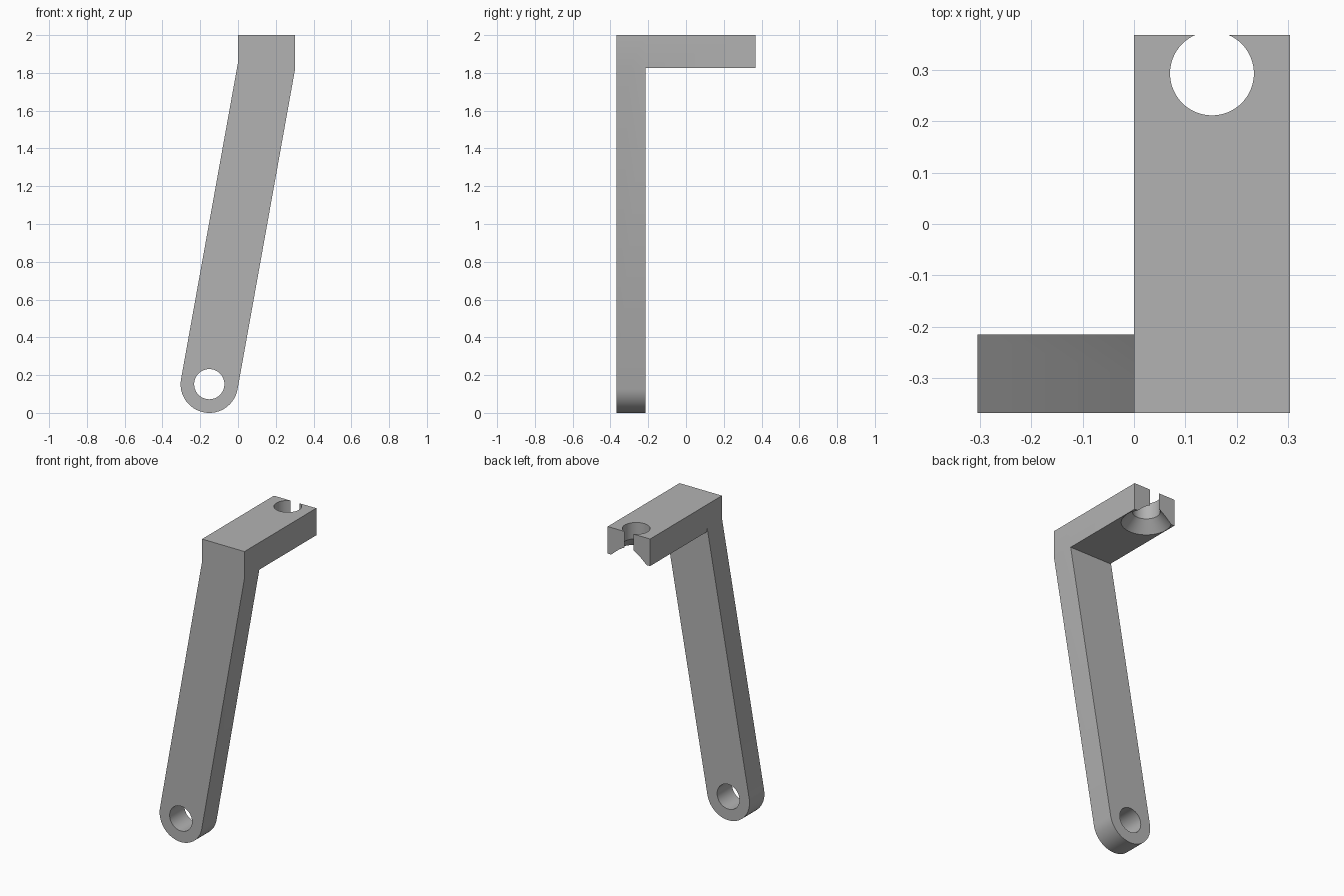
import bpy, bmesh, math

if "Cube" in bpy.data.objects:
    bpy.data.objects.remove(bpy.data.objects["Cube"], do_unlink=True)

grey = bpy.data.materials.new("plain grey")
grey.use_nodes = True
colour = (0.45, 0.45, 0.45, 1)
grey.diffuse_color = colour
grey.node_tree.nodes["Principled BSDF"].inputs["Base Color"].default_value = colour

WIDTH, DEPTH = 0.303, 0.367
LEG_BACK, ARM_BOTTOM, TOP = -0.215, 1.825, 2.0
PIVOT_X, PIVOT_Z, RADIUS = -0.152, 0.152, 0.152
TILT = math.radians(10.2)


def prism(name, outline, to_point, direction):
    """Extrude a flat outline along a direction into a closed solid."""
    bm = bmesh.new()
    face = bm.faces.new([bm.verts.new(to_point(*p)) for p in outline])
    extruded = bmesh.ops.extrude_face_region(bm, geom=[face])["geom"]
    moved = [g for g in extruded if isinstance(g, bmesh.types.BMVert)]
    bmesh.ops.translate(bm, verts=moved, vec=direction)
    bmesh.ops.recalc_face_normals(bm, faces=bm.faces)
    mesh = bpy.data.meshes.new(name)
    bm.to_mesh(mesh)
    bm.free()
    obj = bpy.data.objects.new(name, mesh)
    bpy.context.collection.objects.link(obj)
    mesh.materials.append(grey)
    return obj


def turned(name, profile, location, rotation=(0, 0, 0), steps=64):
    """Spin a radius/height profile into a closed solid."""
    bm = bmesh.new()
    rings = [[bm.verts.new((r * math.cos(a), r * math.sin(a), z))
              for a in (2 * math.pi * i / steps for i in range(steps))]
             for r, z in profile]
    for low, high in zip(rings, rings[1:]):
        for i in range(steps):
            j = (i + 1) % steps
            bm.faces.new((low[i], low[j], high[j], high[i]))
    bm.faces.new(rings[0][::-1])
    bm.faces.new(rings[-1])
    bmesh.ops.recalc_face_normals(bm, faces=bm.faces)
    mesh = bpy.data.meshes.new(name)
    bm.to_mesh(mesh)
    bm.free()
    obj = bpy.data.objects.new(name, mesh)
    obj.location, obj.rotation_euler = location, rotation
    mesh.materials.append(grey)
    bpy.context.collection.objects.link(obj)
    return obj


def combine(target, other, operation):
    """Apply a boolean and discard the second solid."""
    mod = target.modifiers.new(operation, "BOOLEAN")
    mod.object, mod.operation, mod.solver = other, operation, "EXACT"
    bpy.context.view_layer.objects.active = target
    bpy.ops.object.modifier_apply(modifier=mod.name)
    bpy.data.objects.remove(other, do_unlink=True)


# Slanted leg with a rounded foot, straightening at the top
outline = []
for i in range(33):
    a = math.pi - TILT + math.pi * i / 32
    outline.append((PIVOT_X + RADIUS * math.cos(a), PIVOT_Z + RADIUS * math.sin(a)))
left_bend = outline[0][1] - outline[0][0] / math.tan(TILT)
outline += [(WIDTH, ARM_BOTTOM), (WIDTH, TOP), (0, TOP), (0, left_bend)]
bracket = prism("bracket", outline, lambda x, z: (x, -DEPTH, z), (0, LEG_BACK + DEPTH, 0))

# Horizontal arm running to the back
arm = prism("arm", [(0, -0.3), (WIDTH, -0.3), (WIDTH, DEPTH), (0, DEPTH)],
            lambda x, y: (x, y, ARM_BOTTOM), (0, 0, TOP - ARM_BOTTOM))
combine(bracket, arm, "UNION")

# Pivot hole through the foot
pivot = turned("pivot_cutter", [(0.08, -0.2), (0.08, 0.2)],
               (PIVOT_X, -0.29, PIVOT_Z), (math.pi / 2, 0, 0))
bpy.context.view_layer.update()
combine(bracket, pivot, "DIFFERENCE")

# Open-ended hole in the arm, countersunk from below
bore, cone, sink = 0.0815, 0.147, 0.07
socket = turned("socket_cutter",
                [(cone, -0.1), (cone, 0), (bore, sink), (bore, 0.3)],
                (WIDTH / 2, 0.2925, ARM_BOTTOM))
bpy.context.view_layer.update()
combine(bracket, socket, "DIFFERENCE")

# Smooth the round surfaces, keep the edges crisp
bpy.ops.object.select_all(action="DESELECT")
bracket.select_set(True)
bpy.context.view_layer.objects.active = bracket
bpy.ops.object.shade_smooth_by_angle(angle=math.radians(20))
